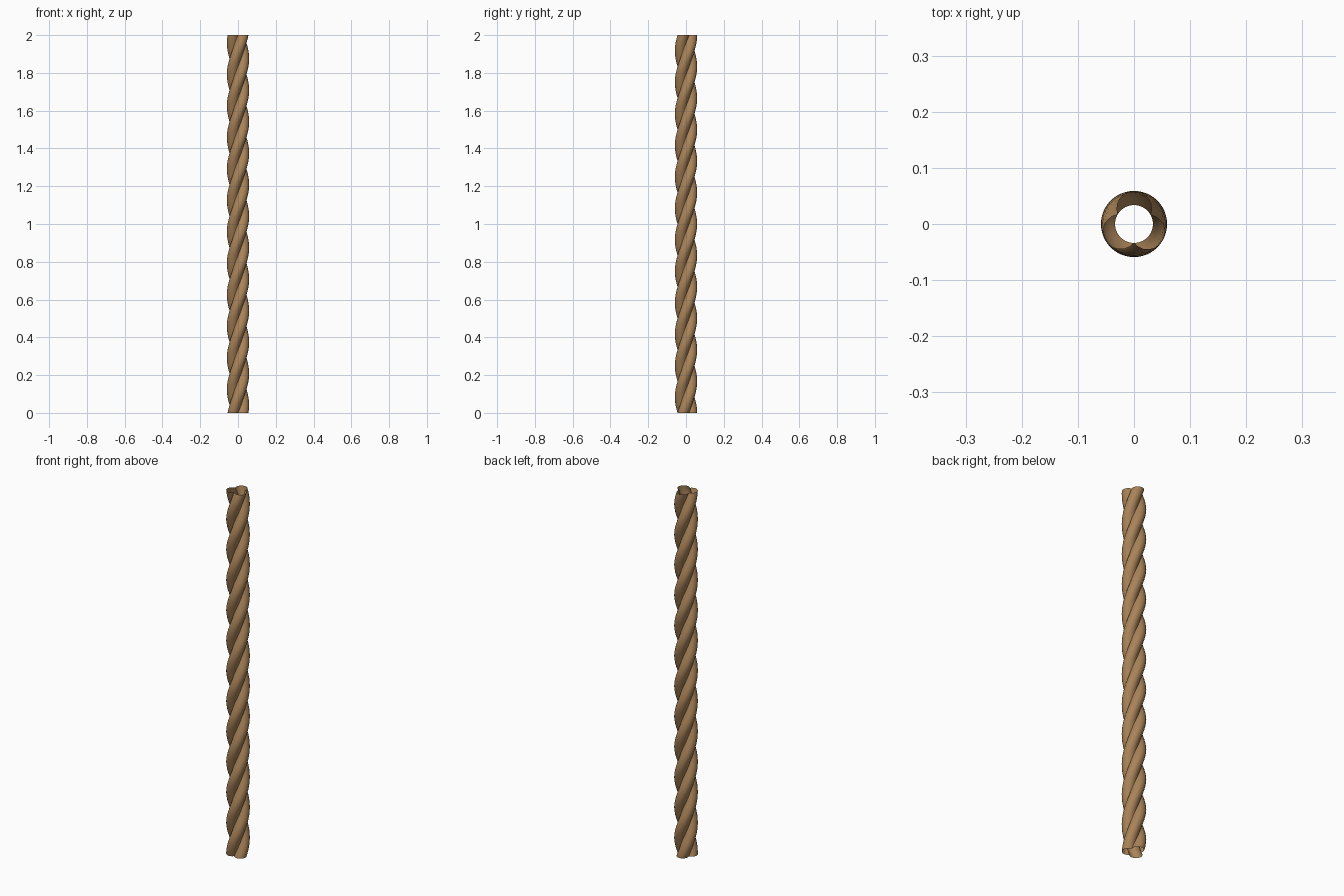
import bpy, bmesh, math

if "Cube" in bpy.data.objects:
    bpy.data.objects.remove(bpy.data.objects["Cube"])

HEIGHT, TURNS, ROWS = 2.0, 4, 192
STRANDS, ARC = 3, 12             # lobes and segments per lobe
OFFSET, RADIUS = 0.0278, 0.0312  # strand centre distance and strand radius

rope_brown = bpy.data.materials.new("rope_brown")
rope_brown.diffuse_color = (0.40, 0.23, 0.10, 1)
rope_brown.use_nodes = True
rope_brown.node_tree.nodes["Principled BSDF"].inputs["Base Color"].default_value = rope_brown.diffuse_color

# Three-lobed cross-section: outer arcs of overlapping circles
half = math.pi / STRANDS
cusp = OFFSET * math.cos(half) + math.sqrt(RADIUS**2 - (OFFSET * math.sin(half))**2)
sweep = math.atan2(cusp * math.sin(half), cusp * math.cos(half) - OFFSET)
profile = []
for s in range(STRANDS):
    mid = math.pi / 2 + s * 2 * half
    for i in range(ARC):
        a = mid - sweep + 2 * sweep * i / ARC
        profile.append((OFFSET * math.cos(mid) + RADIUS * math.cos(a),
                        OFFSET * math.sin(mid) + RADIUS * math.sin(a)))

# Twist the section upward into an open-ended rope
bm = bmesh.new()
rings = []
for r in range(ROWS + 1):
    t = 2 * math.pi * TURNS * r / ROWS
    c, s = math.cos(t), math.sin(t)
    rings.append([bm.verts.new((x * c - y * s, x * s + y * c, HEIGHT * r / ROWS))
                  for x, y in profile])
n = len(profile)
for low, high in zip(rings, rings[1:]):
    for i in range(n):
        j = (i + 1) % n
        bm.faces.new((low[i], low[j], high[j], high[i]))

mesh = bpy.data.meshes.new("twisted_rope")
bm.to_mesh(mesh)
bm.free()
mesh.materials.append(rope_brown)
rope = bpy.data.objects.new("twisted_rope", mesh)
bpy.context.collection.objects.link(rope)

# Smooth strands with crisp grooves
bpy.context.view_layer.objects.active = rope
rope.select_set(True)
bpy.ops.object.shade_smooth_by_angle(angle=math.radians(35))
